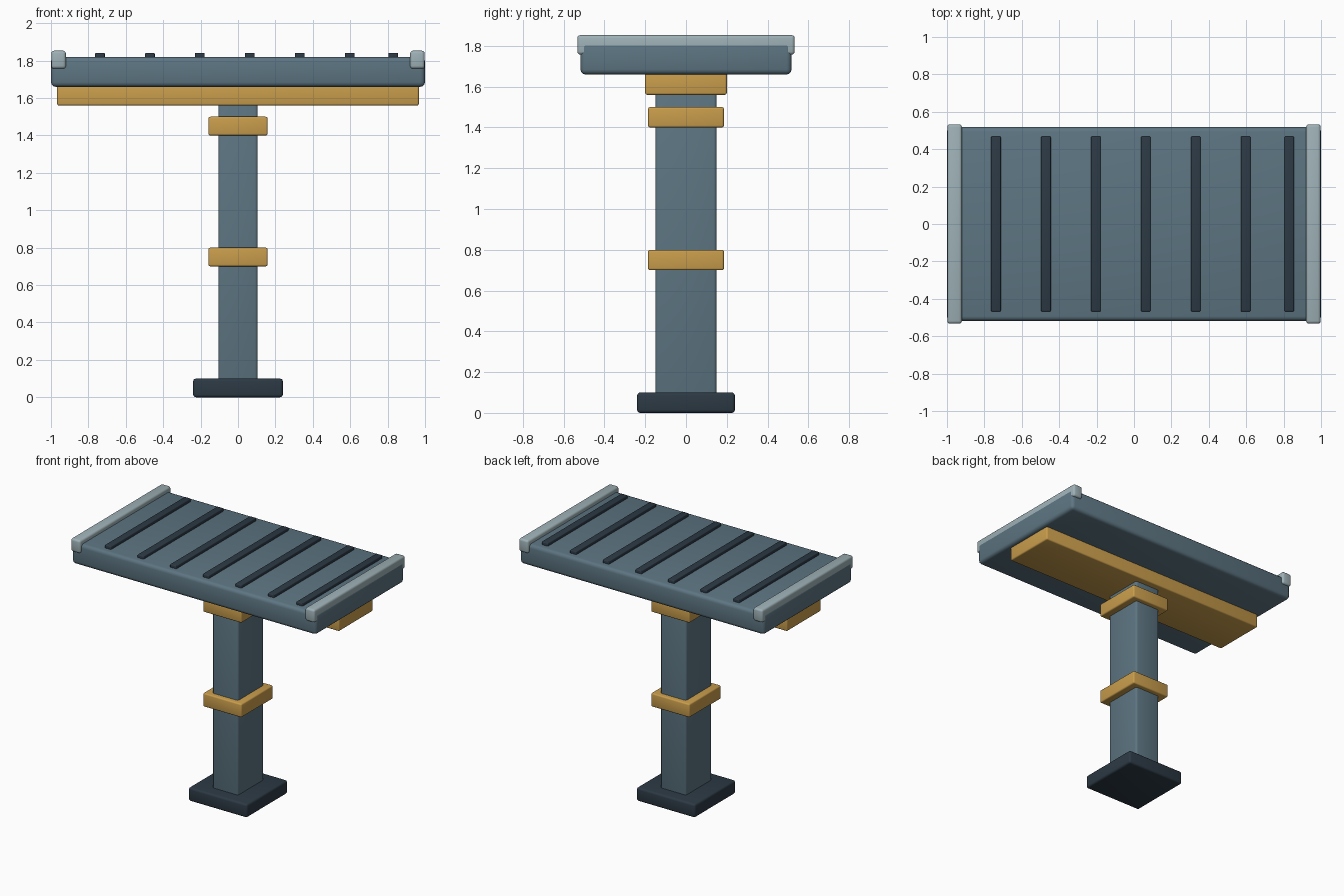
import bpy
import math

if "Cube" in bpy.data.objects:
    bpy.data.objects.remove(bpy.data.objects["Cube"])


def material(name, rgb):
    m = bpy.data.materials.new(name)
    m.diffuse_color = (*rgb, 1.0)
    m.use_nodes = True
    m.node_tree.nodes["Principled BSDF"].inputs["Base Color"].default_value = m.diffuse_color
    return m


STEEL = material("slate_blue", (0.109, 0.178, 0.223))
GOLD = material("ochre", (0.584, 0.337, 0.072))
DARK = material("dark_slate", (0.025, 0.041, 0.058))
PALE = material("pale_grey", (0.342, 0.440, 0.468))


def block(name, x, hx, hy, z0, z1, mat, bevel):
    """Rounded box centred on (x, 0) between heights z0 and z1."""
    bpy.ops.mesh.primitive_cube_add(size=1, location=(x, 0, (z0 + z1) / 2))
    ob = bpy.context.object
    ob.name = name
    ob.scale = (2 * hx, 2 * hy, z1 - z0)
    bpy.ops.object.transform_apply(location=False, rotation=False, scale=True)
    ob.data.materials.append(mat)
    mod = ob.modifiers.new("rounding", 'BEVEL')
    mod.width = bevel
    mod.segments = 3
    mod.limit_method = 'ANGLE'
    bpy.ops.object.modifier_apply(modifier=mod.name)
    bpy.ops.object.shade_smooth_by_angle(angle=math.radians(40))
    return ob


# Foot and post
block("base_plate", 0, 0.24, 0.24, 0, 0.10, DARK, 0.015)
block("post", 0, 0.105, 0.15, 0.08, 1.58, STEEL, 0.015)

# Collars round the post
for name, z in (("lower_collar", 0.70), ("upper_collar", 1.40)):
    block(name, 0, 0.158, 0.186, z, z + 0.10, GOLD, 0.01)

# Long beam carrying the deck
block("support_beam", 0, 0.967, 0.20, 1.56, 1.67, GOLD, 0.01)
block("deck", 0, 1.0, 0.518, 1.66, 1.82, STEEL, 0.025)

# Raised end rails
for name, side in (("left_rail", -1), ("right_rail", 1)):
    block(name, side * 0.959, 0.039, 0.533, 1.757, 1.853, PALE, 0.015)

# Cross slats, the last one set closer to the rail
for i in range(7):
    x = min(-0.738 + 0.267 * i, 0.83)
    block(f"slat_{i + 1}", x, 0.026, 0.468, 1.805, 1.842, DARK, 0.006)
